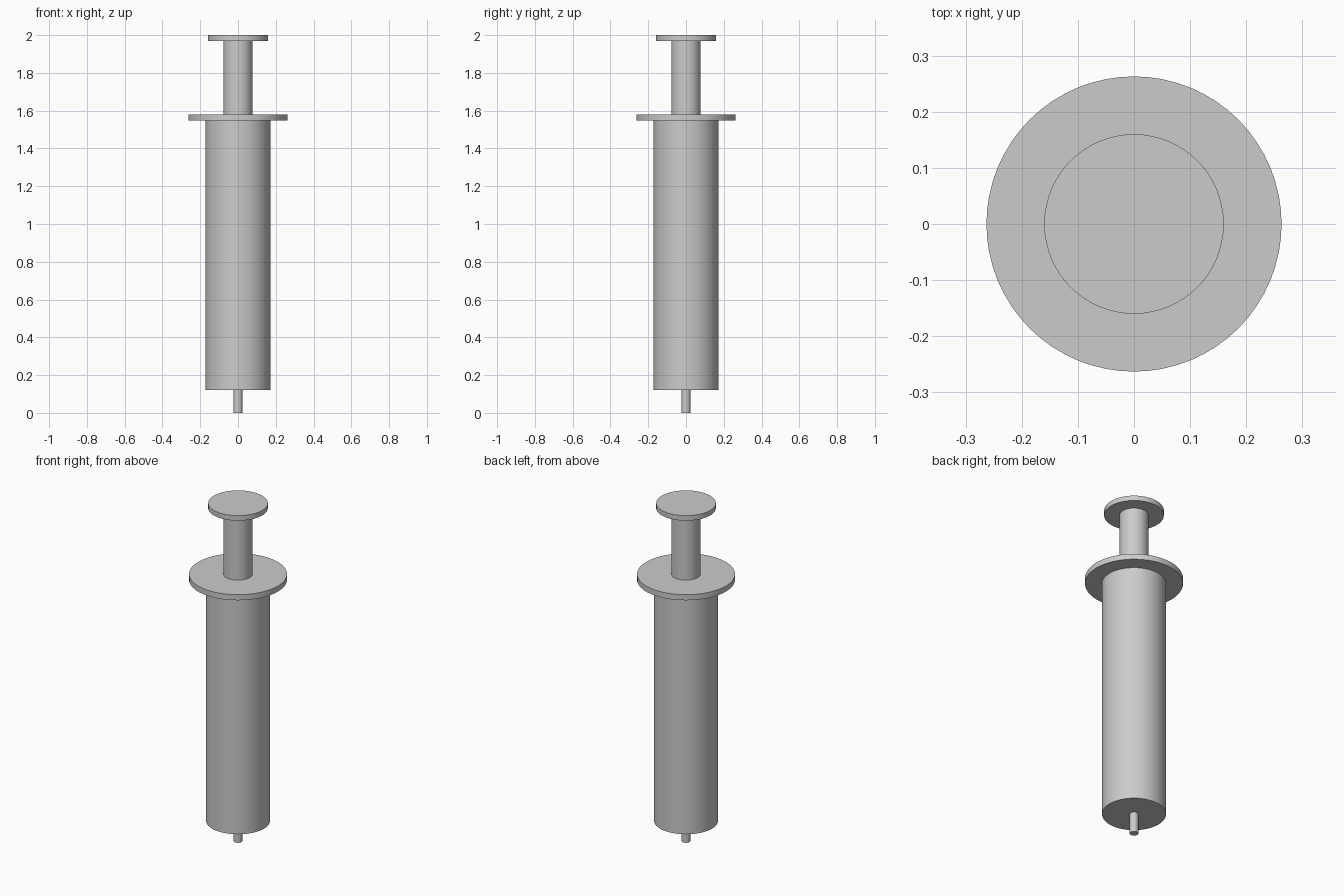
import bpy
import math

cube = bpy.data.objects.get("Cube")
if cube:
    bpy.data.objects.remove(cube, do_unlink=True)

# Single plain grey
GREY = (0.6, 0.6, 0.6, 1.0)
grey = bpy.data.materials.new("plain grey")
grey.use_nodes = True
grey.diffuse_color = GREY
grey.node_tree.nodes["Principled BSDF"].inputs["Base Color"].default_value = GREY


def cylinder(name, radius, bottom, top, sides=64):
    """Upright smooth-sided cylinder between two heights."""
    bpy.ops.mesh.primitive_cylinder_add(
        vertices=sides, radius=radius, depth=top - bottom,
        location=(0, 0, (bottom + top) / 2))
    obj = bpy.context.object
    obj.name = obj.data.name = name
    obj.data.materials.append(grey)
    bpy.ops.object.shade_smooth_by_angle(angle=math.radians(30))
    return obj


# Nozzle, barrel and finger flange
cylinder("nozzle", 0.023, 0.0, 0.12)
cylinder("barrel", 0.172, 0.12, 1.547)
cylinder("finger_flange", 0.263, 1.547, 1.58)

# Plunger with its thumb rest
cylinder("plunger_rod", 0.078, 1.58, 1.97)
cylinder("thumb_rest", 0.16, 1.97, 2.0)
